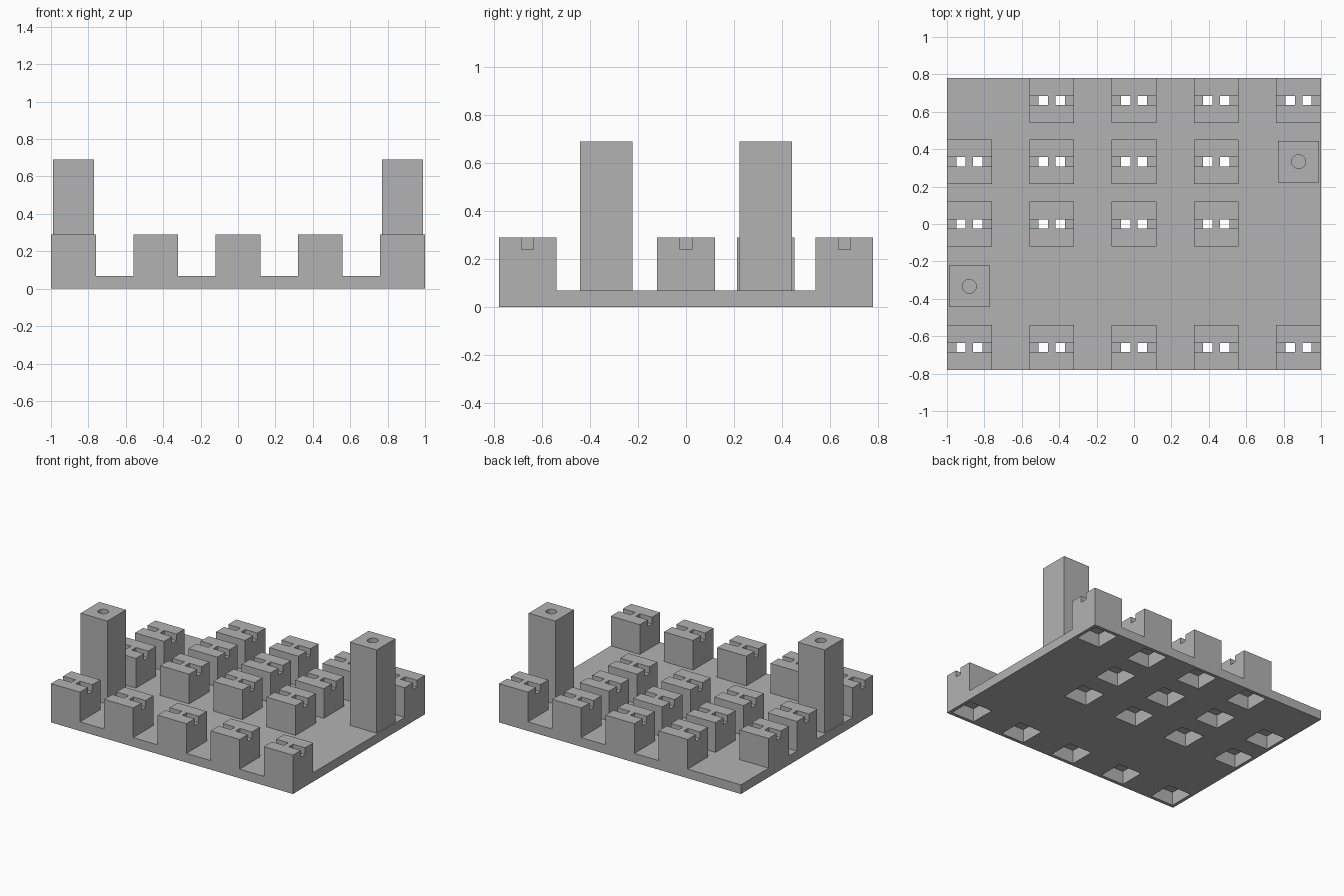
import bpy
import bmesh
from mathutils import Matrix

cube = bpy.data.objects.get("Cube")
if cube:
    bpy.data.objects.remove(cube, do_unlink=True)

PLATE_TOP = 0.068
BLOCK_TOP = 0.29
SLOT_FLOOR = 0.24
POST_TOP = 0.69

grey = bpy.data.materials.new("plain grey")
grey.use_nodes = True
colour = (0.45, 0.45, 0.45, 1)
grey.diffuse_color = colour
grey.node_tree.nodes["Principled BSDF"].inputs["Base Color"].default_value = colour


def add_box(bm, x0, x1, y0, y1, z0, z1):
    place = Matrix.Translation(((x0 + x1) / 2, (y0 + y1) / 2, (z0 + z1) / 2))
    size = Matrix.Diagonal((x1 - x0, y1 - y0, z1 - z0, 1))
    bmesh.ops.create_cube(bm, size=1, matrix=place @ size)


def add_object(name, bm):
    mesh = bpy.data.meshes.new(name)
    bm.to_mesh(mesh)
    bm.free()
    mesh.materials.append(grey)
    obj = bpy.data.objects.new(name, mesh)
    bpy.context.scene.collection.objects.link(obj)
    return obj


def combine(target, tool, operation):
    """Apply a boolean and throw the tool away."""
    tool.hide_render = True
    mod = target.modifiers.new(operation, "BOOLEAN")
    mod.operation = operation
    mod.solver = "EXACT"
    mod.object = tool
    bpy.context.view_layer.objects.active = target
    bpy.ops.object.modifier_apply(modifier=mod.name)
    bpy.data.objects.remove(tool, do_unlink=True)


# Block layout: columns per row, leaving the post corners free
columns = [-0.88, -0.44, 0, 0.44, 0.88]
rows = {0.66: columns[1:], 0.333: columns[:4], 0: columns[:4], -0.66: columns}
centres = [(x, y) for y, xs in rows.items() for x in xs]

# Base plate
bm = bmesh.new()
add_box(bm, -1, 1, -0.78, 0.78, 0, PLATE_TOP)
base = add_object("base_plate_with_blocks", bm)

# Blocks, underside pockets, pin holes and top grooves
blocks, pockets, holes, grooves = (bmesh.new() for _ in range(4))
for x, y in centres:
    add_box(blocks, x - 0.12, x + 0.12, y - 0.12, y + 0.12, 0.03, BLOCK_TOP)
    add_box(pockets, x - 0.095, x + 0.095, y - 0.095, y + 0.095, -0.1, 0.1)
    for side in (-1, 1):
        inner = x + side * 0.02
        for tool, reach, z0 in ((holes, 0.07, 0.05), (grooves, 0.14, SLOT_FLOOR)):
            outer = x + side * reach
            add_box(tool, min(inner, outer), max(inner, outer),
                    y - 0.025, y + 0.025, z0, BLOCK_TOP + 0.1)
combine(base, add_object("blocks", blocks), "UNION")
combine(base, add_object("pocket_cutter", pockets), "DIFFERENCE")
combine(base, add_object("hole_cutter", holes), "DIFFERENCE")
combine(base, add_object("groove_cutter", grooves), "DIFFERENCE")

# Tall posts with a round screw hole
for name, x, y in (("left_post", 0.88, 0.333), ("right_post", -0.88, -0.333)):
    bm = bmesh.new()
    add_box(bm, x - 0.11, x + 0.11, y - 0.11, y + 0.11, PLATE_TOP - 0.01, POST_TOP)
    post = add_object(name, bm)
    bm = bmesh.new()
    bmesh.ops.create_cone(bm, cap_ends=True, segments=32, radius1=0.037, radius2=0.037,
                          depth=0.6, matrix=Matrix.Translation((x, y, POST_TOP)))
    combine(post, add_object("screw_hole_cutter", bm), "DIFFERENCE")
